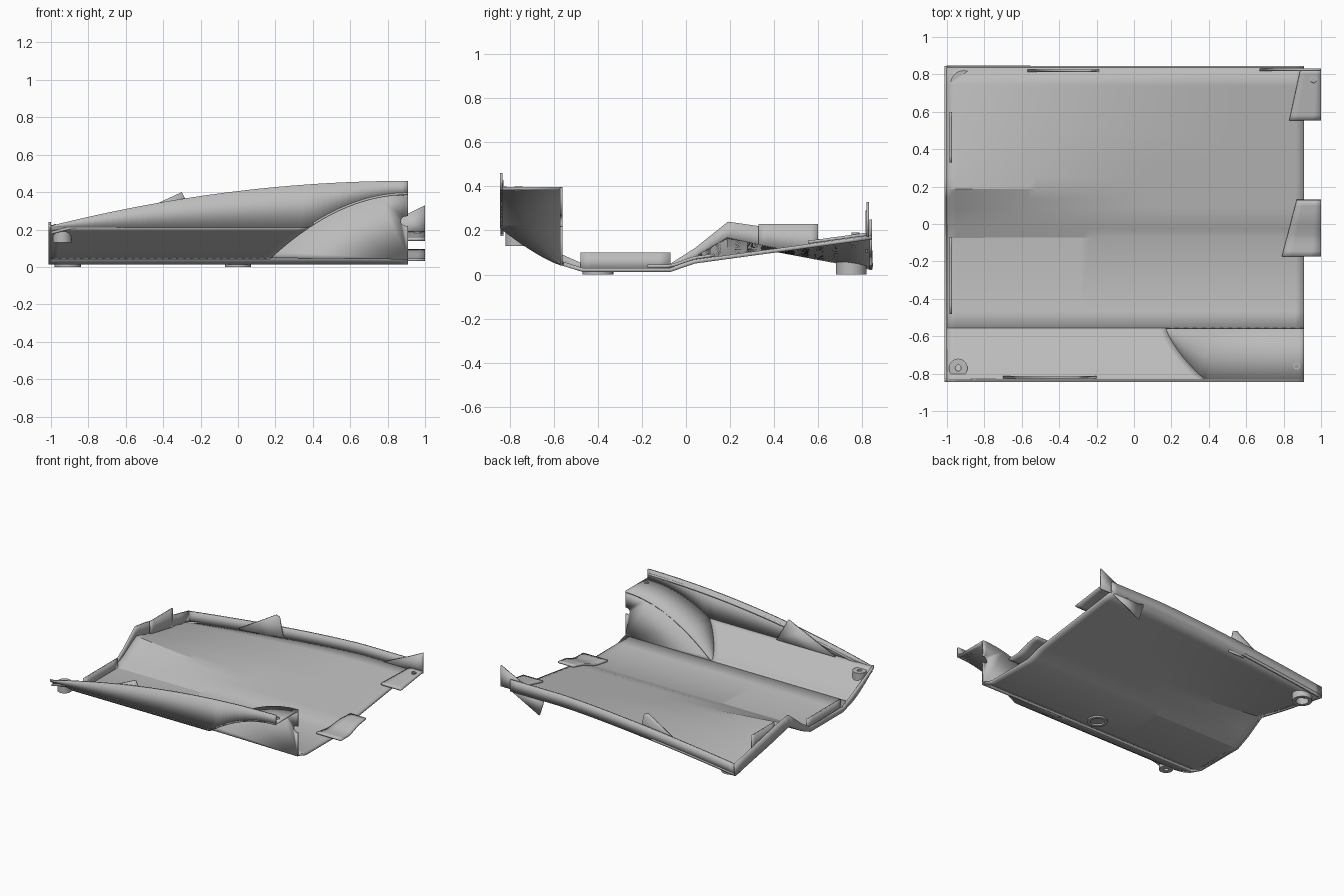
import bpy
import math

if "Cube" in bpy.data.objects:
    bpy.data.objects.remove(bpy.data.objects["Cube"])

grey = bpy.data.materials.new("plain grey")
grey.use_nodes = True
grey.diffuse_color = (0.5, 0.5, 0.5, 1)
grey.node_tree.nodes["Principled BSDF"].inputs["Base Color"].default_value = (0.5, 0.5, 0.5, 1)

LEFT, RIGHT, FRONT, BACK = -1.0, 0.91, -0.845, 0.845
POD_Y, THICK = -0.56, 0.018


def interp(points, t):
    """Piecewise linear profile."""
    for (a, p), (b, q) in zip(points, points[1:]):
        if t <= b:
            return p + (q - p) * max(0, t - a) / (b - a)
    return points[-1][1]


def finish(name, verts, faces, thick=0, offset=1):
    mesh = bpy.data.meshes.new(name)
    mesh.from_pydata(verts, [], faces)
    mesh.materials.append(grey)
    obj = bpy.data.objects.new(name, mesh)
    bpy.context.collection.objects.link(obj)
    if thick:
        mod = obj.modifiers.new("thickness", "SOLIDIFY")
        mod.thickness, mod.offset = thick, offset
    bpy.context.view_layer.objects.active = obj
    bpy.ops.object.select_all(action="DESELECT")
    obj.select_set(True)
    bpy.ops.object.shade_smooth_by_angle(angle=math.radians(20))
    return obj


def sheet(name, nu, nv, func, thick=THICK, offset=1):
    """Surface from a function of u and v in 0..1."""
    verts = [func(i / nu, j / nv) for j in range(nv + 1) for i in range(nu + 1)]
    w = nu + 1
    faces = [(j * w + i, j * w + i + 1, (j + 1) * w + i + 1, (j + 1) * w + i)
             for j in range(nv) for i in range(nu)]
    return finish(name, verts, faces, thick, offset)


def plate(name, outline, y, thick=0.012):
    """Flat upright plate, outline in x and z."""
    verts = [(x, y, z) for x, z in outline]
    return finish(name, verts, [tuple(range(len(verts)))], thick, 0)


def ring(name, x, y, z0, z1, outer, inner, n=32):
    """Round tube."""
    section = [(outer, z0), (outer, z1), (inner, z1), (inner, z0)]
    verts = [(x + r * math.cos(k * math.tau / n), y + r * math.sin(k * math.tau / n), z)
             for k in range(n) for r, z in section]
    faces = [(k * 4 + s, (k + 1) % n * 4 + s, (k + 1) % n * 4 + (s + 1) % 4, k * 4 + (s + 1) % 4)
             for k in range(n) for s in range(4)]
    return finish(name, verts, faces)


# Shape rules of the shell
right_profile = [(POD_Y, 0.04), (-0.47, 0.012), (-0.07, 0.012), (0.04, 0.05), (BACK, 0.16)]
left_profile = [(POD_Y, 0.04), (-0.47, 0.012), (-0.07, 0.012), (0.04, 0.06),
                (0.19, 0.15), (0.42, 0.1), (BACK, 0.02)]


def front_z(y):
    return 0.04 + 0.17 * ((POD_Y - y) / (POD_Y - FRONT)) ** 1.3


def front_y(z):
    return POD_Y - (POD_Y - FRONT) * (max(0, z - 0.04) / 0.17) ** (1 / 1.3)


def floor_z(x, y):
    if y < POD_Y:
        return front_z(y)
    a, b = interp(left_profile, y), interp(right_profile, y)
    reach = 1.1 if b < a else 1.5
    w = max(0, 1 - (x - LEFT) / reach) ** 1.4
    return b + (a - b) * w


def arch_z(x):
    return 0.385 - 0.345 * ((RIGHT - x) / 0.74) ** 2


def arch_x(z):
    return RIGHT - 0.74 * math.sqrt((0.385 - z) / 0.345)


def wall_top(x):
    return 0.46 - 0.24 * ((RIGHT - x) / (RIGHT - LEFT)) ** 2


def along(u, a=LEFT, b=RIGHT):
    return a + (b - a) * u


# Floor of the tray
breaks = [POD_Y, -0.47, -0.07, -0.02, 0.04, 0.09, 0.14, 0.19, 0.25, 0.33, 0.42,
          0.5, 0.58, 0.66, 0.74, BACK]


def main_floor(u, v):
    x, y = along(u), breaks[round(v * (len(breaks) - 1))]
    return x, y, floor_z(x, y)


def front_floor(u, v):
    y = along(v, FRONT, POD_Y)
    z = front_z(y)
    return along(u, LEFT, arch_x(z)), y, z


sheet("floor", 40, len(breaks) - 1, main_floor)
sheet("front_floor_curve", 30, 12, front_floor)


# Hollow arch at the front right end
def arch(u, v):
    x = along(u, arch_x(0.04), RIGHT)
    z = arch_z(x)
    return x, along(v, max(FRONT, front_y(z)), POD_Y), z


sheet("arch_top", 28, 2, arch, 0.012)
steps = [along(i / 20, arch_x(0.04), RIGHT) for i in range(21)]
notch = [(0.9 - 0.03 * math.sin(k * math.pi / 6), 0.245 - 0.026 * math.cos(k * math.pi / 6))
         for k in range(7)]
plate("arch_side", [(x, arch_z(x) + 0.008) for x in steps]
      + [(RIGHT, 0.271)] + notch[::-1] + [(RIGHT, 0.219), (RIGHT, 0.04)], POD_Y - 0.006)


# Outer walls
def front_wall(u, v):
    x = along(u)
    low = max(0.21, arch_z(x)) if x > 0.3 else 0.21
    return x, FRONT, along(v, low, wall_top(x))


def back_wall(u, v):
    x = along(u)
    low = floor_z(x, BACK)
    return x, BACK, along(v, low, low + 0.09)


rim = [(FRONT, 0.225), (POD_Y, 0.09), (-0.47, 0.05), (-0.07, 0.05), (0.04, 0.12),
       (0.19, 0.24), (0.33, 0.22), (BACK, 0.11)]
rim_y = [along(i / 8, FRONT, POD_Y) for i in range(8)] + breaks


def left_wall(u, v):
    y = rim_y[round(u * (len(rim_y) - 1))]
    low = floor_z(LEFT, y)
    return LEFT, y, along(v, low, max(low + 0.02, interp(rim, y)))


sheet("front_wall", 60, 1, front_wall, 0.012, -1)
sheet("back_wall", 40, 1, back_wall, 0.012, 1)
sheet("left_wall", len(rim_y) - 1, 1, left_wall, 0.012, -1)
sheet("front_wall_lip", 40, 1,
      lambda u, v: (along(u), FRONT + 0.016, along(v, wall_top(along(u)) - 0.045,
                                                    wall_top(along(u)) - 0.03)), 0.012)

# Upright tabs and clips
for name, a, b, top in (("front_left_tab", -0.48, -0.07, 0.1), ("back_left_tab", 0.33, 0.6, 0.23)):
    sheet(name, 8, 1, lambda u, v: (-0.98, along(u, a, b), along(
        v, floor_z(LEFT, along(u, a, b)), top)), 0.012, 0)
plate("front_clip", [(-0.7, 0.22), (-0.2, 0.22), (-0.28, 0.36), (-0.3, 0.4), (-0.42, 0.345)], -0.82)
plate("back_clip", [(-0.57, 0.1), (-0.18, 0.1), (-0.22, 0.28), (-0.25, 0.29)], 0.82)
plate("back_end_fin", [(0.66, 0.17), (1, 0.17), (1, 0.33), (0.91, 0.285)], 0.825)
plate("back_lower_fin", [(RIGHT, 0.17), (0.62, 0.17), (0.66, 0.04)], 0.839)


# Joining flaps on the open end
def flap(name, x0, y0, y1, slant):
    sheet(name, 4, 10, lambda u, v: (
        along(u, x0 + slant * v, 1), along(v, y0, y1),
        interp(right_profile, along(v, y0, y1)) + 0.019), 0.014)


flap("middle_flap", 0.79, -0.175, 0.13, 0.08)
flap("back_flap", 0.83, 0.555, 0.83, 0.06)

# Feet and screw posts
ring("front_foot", 0, -0.4, 0, 0.014, 0.07, 0.05)
ring("back_foot", -0.91, 0.75, 0, floor_z(-0.91, 0.75) + 0.01, 0.07, 0.045)
ring("front_screw_post", -0.94, -0.77, 0.13, 0.2, 0.05, 0.016)
ring("arch_screw_hole", 0.87, -0.76, 0.38, 0.4, 0.018, 0.012)
ring("flap_screw_hole", 0.96, 0.77, 0.17, 0.19, 0.018, 0.012)
